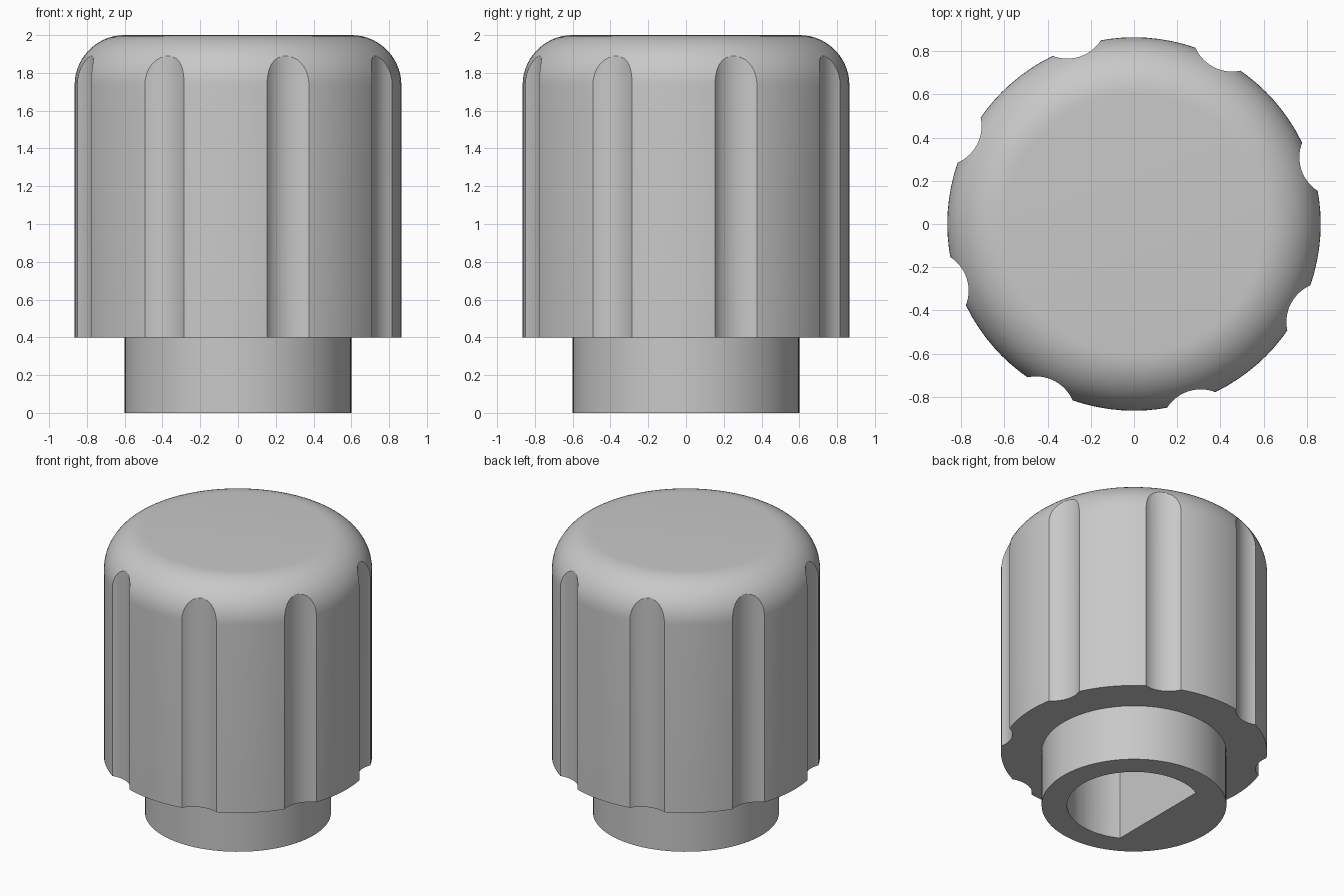
import bpy
import bmesh
from math import sin, cos, radians, acos, pi
from mathutils import Matrix

cube = bpy.data.objects.get("Cube")
if cube:
    bpy.data.objects.remove(cube, do_unlink=True)

STEM_R, STEM_TOP = 0.6, 0.4
GRIP_R, FILLET, TOP = 0.865, 0.265, 2.0
FLUTES, FLUTE_R, FLUTE_DIST, FLUTE_START = 8, 0.185, 1.0, 18
BORE_R, BORE_FLAT, BORE_DEPTH = 0.435, -0.204, 1.2

grey = bpy.data.materials.new("knob_grey")
grey.use_nodes = True
colour = (0.58, 0.58, 0.58, 1)
grey.diffuse_color = colour
grey.node_tree.nodes["Principled BSDF"].inputs["Base Color"].default_value = colour


def make_object(name, bm):
    bmesh.ops.recalc_face_normals(bm, faces=bm.faces)
    mesh = bpy.data.meshes.new(name)
    bm.to_mesh(mesh)
    bm.free()
    mesh.materials.append(grey)
    obj = bpy.data.objects.new(name, mesh)
    bpy.context.collection.objects.link(obj)
    return obj


def lathe(name, profile, steps=96):
    bm = bmesh.new()
    verts = [bm.verts.new((r, 0, z)) for r, z in profile]
    edges = [bm.edges.new(pair) for pair in zip(verts, verts[1:])]
    bmesh.ops.spin(bm, geom=verts + edges, cent=(0, 0, 0), axis=(0, 0, 1),
                   angle=2 * pi, steps=steps)
    bmesh.ops.remove_doubles(bm, verts=bm.verts, dist=0.0005)
    return make_object(name, bm)


def cut(target, cutter):
    mod = target.modifiers.new("cut", 'BOOLEAN')
    mod.operation, mod.solver, mod.object = 'DIFFERENCE', 'EXACT', cutter
    bpy.context.view_layer.objects.active = target
    bpy.ops.object.modifier_apply(modifier=mod.name)
    bpy.data.objects.remove(cutter, do_unlink=True)


# Knob: narrow stem, wide grip, rounded shoulder and flat top
shoulder = [(GRIP_R - FILLET + FILLET * cos(radians(a)),
             TOP - FILLET + FILLET * sin(radians(a))) for a in range(0, 91, 6)]
profile = [(0, 0), (STEM_R, 0), (STEM_R, STEM_TOP), (GRIP_R, STEM_TOP)]
knob = lathe("fluted_knob", profile + shoulder + [(0, TOP)])

# Finger flutes running up through the shoulder
bm = bmesh.new()
for i in range(FLUTES):
    a = radians(FLUTE_START + i * 360 / FLUTES)
    place = Matrix.Translation((FLUTE_DIST * cos(a), FLUTE_DIST * sin(a), 1.2))
    bmesh.ops.create_cone(bm, cap_ends=True, segments=64, radius1=FLUTE_R,
                          radius2=FLUTE_R, depth=2.2, matrix=place)
cut(knob, make_object("flute_cutter", bm))

# D-shaped shaft bore from below
bm = bmesh.new()
half = acos(BORE_FLAT / BORE_R)
ring = [bm.verts.new((BORE_R * cos(t), BORE_R * sin(t), -0.1))
        for t in (-half + 2 * half * i / 48 for i in range(49))]
base = bm.faces.new(ring)
top = bmesh.ops.extrude_face_region(bm, geom=[base])["geom"]
bmesh.ops.translate(bm, vec=(0, 0, BORE_DEPTH + 0.1),
                    verts=[v for v in top if isinstance(v, bmesh.types.BMVert)])
cut(knob, make_object("bore_cutter", bm))

# Smooth shading with crisp edges
bpy.ops.object.select_all(action='DESELECT')
knob.select_set(True)
bpy.context.view_layer.objects.active = knob
bpy.ops.object.shade_smooth_by_angle(angle=radians(25))
